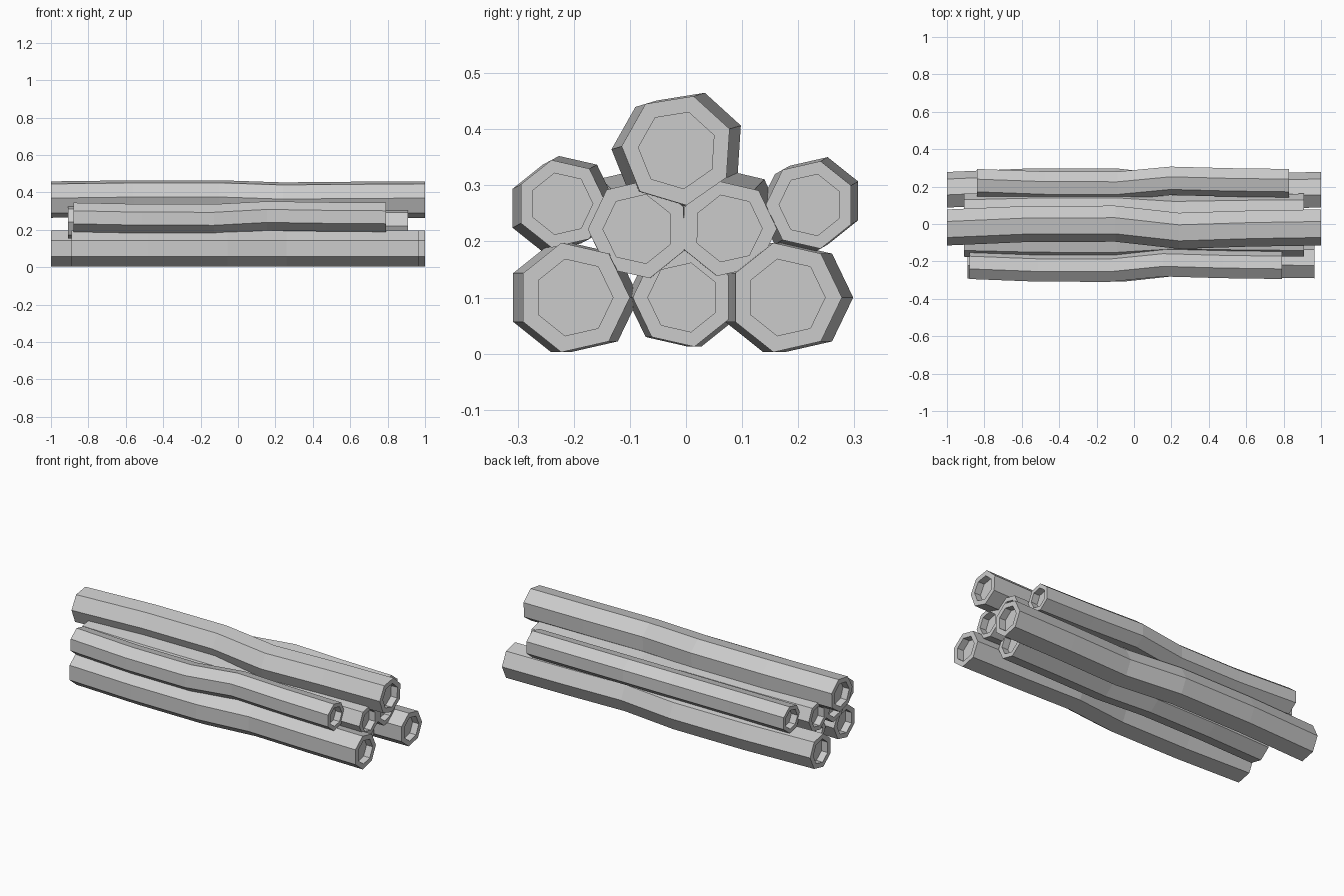
import bpy, bmesh
from math import cos, sin, radians, tau

cube = bpy.data.objects.get("Cube")
if cube:
    bpy.data.objects.remove(cube)

grey = bpy.data.materials.new("grey")
grey.use_nodes = True
grey.diffuse_color = (0.6, 0.6, 0.6, 1)
grey.node_tree.nodes["Principled BSDF"].inputs["Base Color"].default_value = (0.6, 0.6, 0.6, 1)

SIDES = 7
STATIONS = (0, 0.22, 0.45, 0.62, 0.81, 1)   # fractions along a log
BEND = (0, 0.95, 1, -0.9, -0.3, 0)          # sideways bow at each station
RECESS = 0.04


def log(name, x0, x1, y, z, radius, turn, sway, lift=0, tilt=0):
    """Bent seven-sided log along x with a recessed disc in each end."""
    bm = bmesh.new()

    def ring(x, cy, cz, r):
        angles = [radians(turn) + tau * i / SIDES for i in range(SIDES)]
        return [bm.verts.new((x, cy + r * cos(a), cz + r * sin(a))) for a in angles]

    # bent bark
    sections = []
    for t, b in zip(STATIONS, BEND):
        raised = tilt * min(1, max(0, (0.62 - t) / 0.17))
        sections.append((x0 + (x1 - x0) * t, y + sway * b, z + lift * b + raised))
    rings = [ring(*s, radius) for s in sections]
    # recessed ends
    for (x, cy, cz), step in ((sections[0], RECESS), (sections[-1], -RECESS)):
        ends = [ring(x, cy, cz, radius * 0.7), ring(x + step, cy, cz, radius * 0.7)]
        rings = ends[::-1] + rings if step > 0 else rings + ends
    for a, b in zip(rings, rings[1:]):
        for i in range(SIDES):
            j = (i + 1) % SIDES
            bm.faces.new((a[i], a[j], b[j], b[i]))
    bm.faces.new(rings[0])
    bm.faces.new(rings[-1])
    bmesh.ops.recalc_face_normals(bm, faces=bm.faces)
    mesh = bpy.data.meshes.new(name)
    bm.to_mesh(mesh)
    bm.free()
    mesh.materials.append(grey)
    bpy.context.collection.objects.link(bpy.data.objects.new(name, mesh))


# bottom row
log("bottom_front_log", -0.89, 0.965, -0.2, 0.1, 0.1, 0, -0.018)
log("bottom_middle_log", -0.84, 0.83, -0.005, 0.1, 0.09, 180, 0.012)
log("bottom_back_log", -1, 1, 0.178, 0.1, 0.1, 0, 0.02)
# outer logs of the middle row
log("outer_front_log", -0.88, 0.79, -0.222, 0.267, 0.08, 0, -0.015, -0.008)
log("outer_back_log", -0.84, 0.83, 0.222, 0.265, 0.08, 180, -0.014, -0.008)
# inner logs of the middle row
log("inner_front_log", -0.91, 0.91, -0.085, 0.222, 0.09, 26, -0.01, 0, 0.02)
log("inner_back_log", -0.91, 0.91, 0.075, 0.223, 0.087, 154, 0.01, 0, 0.02)
# top
log("top_log", -1, 1, -0.015, 0.363, 0.1, 22, 0.02, 0.006)
